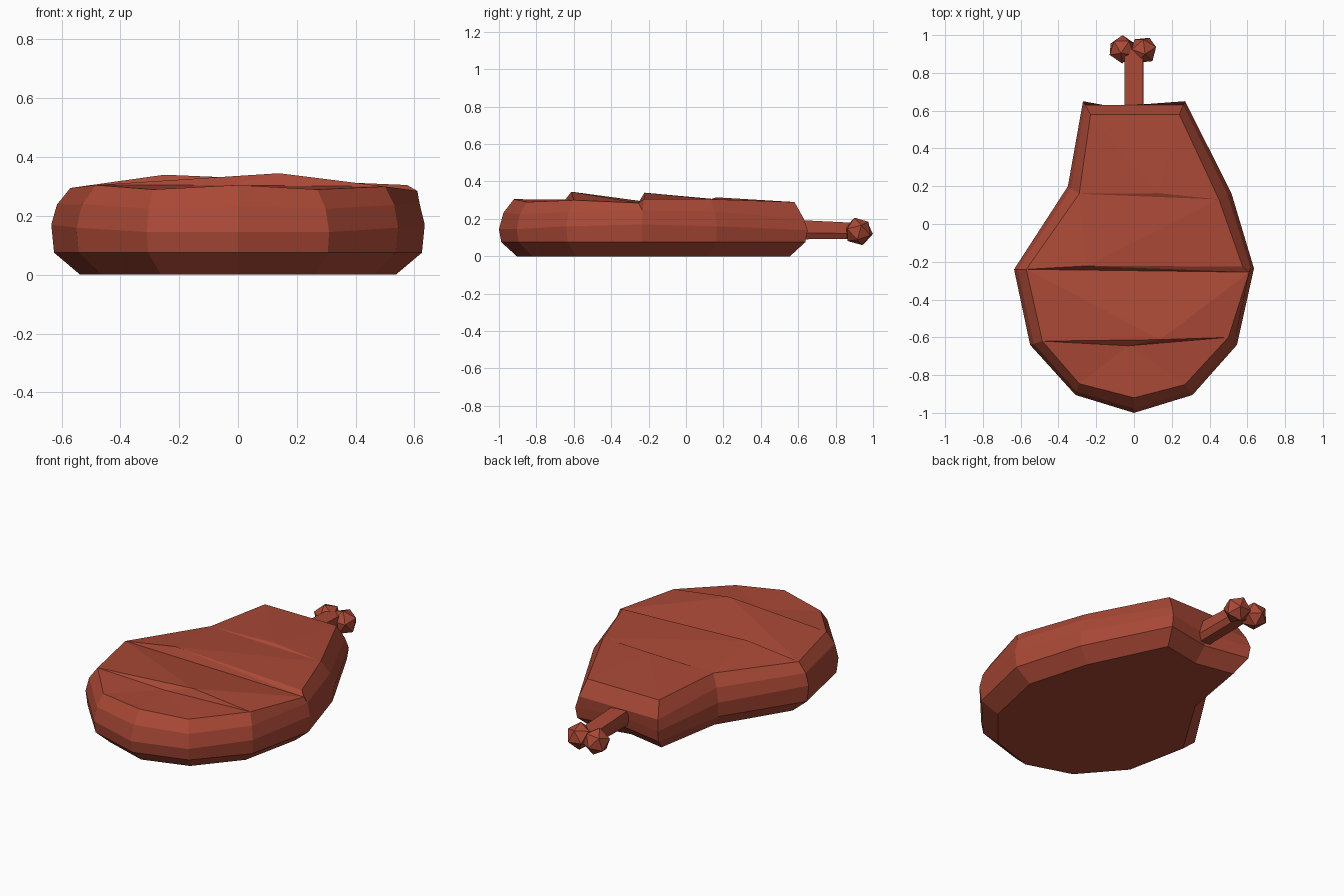
import bpy, bmesh
from mathutils import Vector

cube = bpy.data.objects.get("Cube")
if cube:
    bpy.data.objects.remove(cube, do_unlink=True)

COLOR = (0.40, 0.066, 0.037, 1)
mat = bpy.data.materials.new("roast brown red")
mat.use_nodes = True
mat.diffuse_color = COLOR
bsdf = mat.node_tree.nodes["Principled BSDF"]
bsdf.inputs["Base Color"].default_value = COLOR
bsdf.inputs["Roughness"].default_value = 0.8


def finish(name, bm):
    bmesh.ops.recalc_face_normals(bm, faces=bm.faces)
    mesh = bpy.data.meshes.new(name)
    bm.to_mesh(mesh)
    bm.free()
    mesh.materials.append(mat)
    obj = bpy.data.objects.new(name, mesh)
    bpy.context.collection.objects.link(obj)
    return obj


# Meat slab: widest outline and top rim, counter-clockwise from the front
girth = [(0, -1, .145), (.31, -.905, .145), (.545, -.64, .16), (.635, -.235, .17),
         (.515, .165, .16), (.27, .65, .14), (0, .6, .14), (-.27, .65, .14),
         (-.35, .2, .16), (-.635, -.24, .17), (-.55, -.64, .16), (-.31, -.905, .145)]
edge = [(0, -.92, .305), (.27, -.85, .29), (.5, -.6, .3), (.575, -.225, .305),
        (.45, .13, .305), (.24, .58, .29), (0, .58, .29), (-.23, .58, .29),
        (-.29, .16, .305), (-.57, -.24, .295), (-.485, -.62, .305), (-.29, -.845, .29)]
COUNT = len(girth)
CENTRE_Y = -.17


def scaled(scale, z):
    return [(x * scale, CENTRE_Y + (y - CENTRE_Y) * (scale + .04 * (1 - z / .075)), z)
            for x, y, _ in girth]


shoulder = []
for i, (a, b) in enumerate(zip(girth, edge)):
    p = Vector(a).lerp(Vector(b), .3)
    p.z = a[2] + .55 * (b[2] - a[2])
    if i in (5, 6, 7):
        p.y, p.z = .63, .2
    shoulder.append(p)

bm = bmesh.new()
rings = [[bm.verts.new(p) for p in ring]
         for ring in (scaled(.845, 0), scaled(.985, .075), girth, shoulder, edge)]
rim, upper = rings[-1], rings[-2]
notch = bm.verts.new((.61, -.255, .285))
bm.faces.new(rings[0])
for low, high in zip(rings, rings[1:]):
    for i in range(COUNT):
        j = (i + 1) % COUNT
        if high is rim and i == 2:
            bm.faces.new((low[i], low[j], notch, high[i]))
            bm.faces.new((low[j], high[j], notch))
        else:
            bm.faces.new((low[i], low[j], high[j], high[i]))


# Sliced top: overlapping panels, each one rising at a crest
def fan(hub, loop):
    for a, b in zip(loop, loop[1:]):
        bm.faces.new((hub, a, b))


foot = bm.verts.new((-.03, -.645, .304))
crest_front = bm.verts.new((.14, -.612, .345))
crest_middle = bm.verts.new((-.25, -.222, .34))
crest_back = bm.verts.new((.13, .163, .315))
fan(foot, [rim[10], rim[11], rim[0], rim[1], rim[2]])
fan(crest_front, [rim[10], foot, rim[2], notch, rim[9], rim[10]])
fan(crest_middle, [rim[9], notch, rim[3], rim[4], rim[8], rim[9]])
fan(crest_back, [rim[8], rim[4], rim[5], rim[6], rim[7], rim[8]])
finish("meat_slab", bm)

# Bone shaft: flat-topped section pushed backwards
section = [(-.05, .195), (.047, .195), (.05, .125), (.03, .09), (-.03, .09), (-.05, .125)]
bm = bmesh.new()
start = [bm.verts.new((x, .57, z)) for x, z in section]
end = [bm.verts.new((x, .92, z * .8 + .022)) for x, z in section]
bm.faces.new(start)
bm.faces.new(end)
for i in range(len(section)):
    j = (i + 1) % len(section)
    bm.faces.new((start[i], start[j], end[j], end[i]))
finish("bone_shaft", bm)

# Two faceted knobs at the end of the bone
for side, x, y in (("right", -.062, .925), ("left", .05, .92)):
    bm = bmesh.new()
    bmesh.ops.create_icosphere(bm, subdivisions=1, radius=.076)
    knob = finish("bone_knob_" + side, bm)
    knob.location = (x, y, .133)
    knob.rotation_euler = (.3, 0, .4 if x > 0 else -.3)
